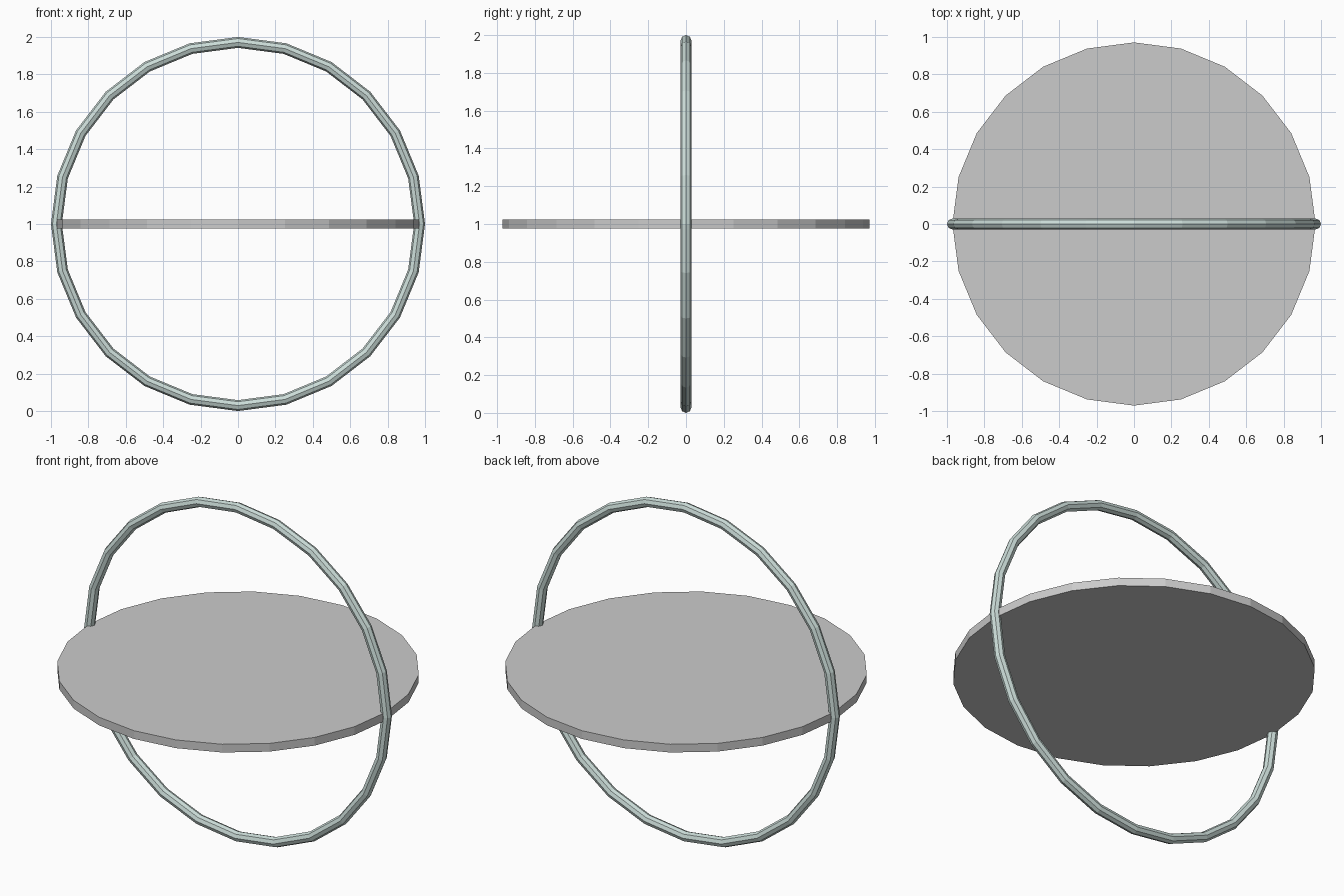
import bpy
from math import pi

if "Cube" in bpy.data.objects:
    bpy.data.objects.remove(bpy.data.objects["Cube"])

SCALE = 1 / 1.03          # ring outer diameter becomes 2 units
RADIUS = SCALE
TUBE = 0.03 * SCALE
THICK = 0.05 * SCALE

# Upright ring: 24 segments, octagonal tube
bpy.ops.mesh.primitive_torus_add(
    major_segments=24, minor_segments=8,
    major_radius=RADIUS, minor_radius=TUBE,
    location=(0, 0, 1), rotation=(pi / 2, 0, 0))
ring = bpy.context.object
ring.name = "upright_ring"
mat = bpy.data.materials.new("pale_teal")
mat.diffuse_color = (0.6, 0.72, 0.69, 1)
mat.use_nodes = True
mat.node_tree.nodes["Principled BSDF"].inputs["Base Color"].default_value = mat.diffuse_color
ring.data.materials.append(mat)

# Horizontal disc through the middle of the ring
bpy.ops.mesh.primitive_cylinder_add(
    vertices=24, radius=RADIUS, depth=THICK, location=(0, 0, 1))
bpy.context.object.name = "flat_disc"

# Flat faces throughout
for ob in bpy.data.objects:
    ob.data.polygons.foreach_set("use_smooth", [False] * len(ob.data.polygons))
